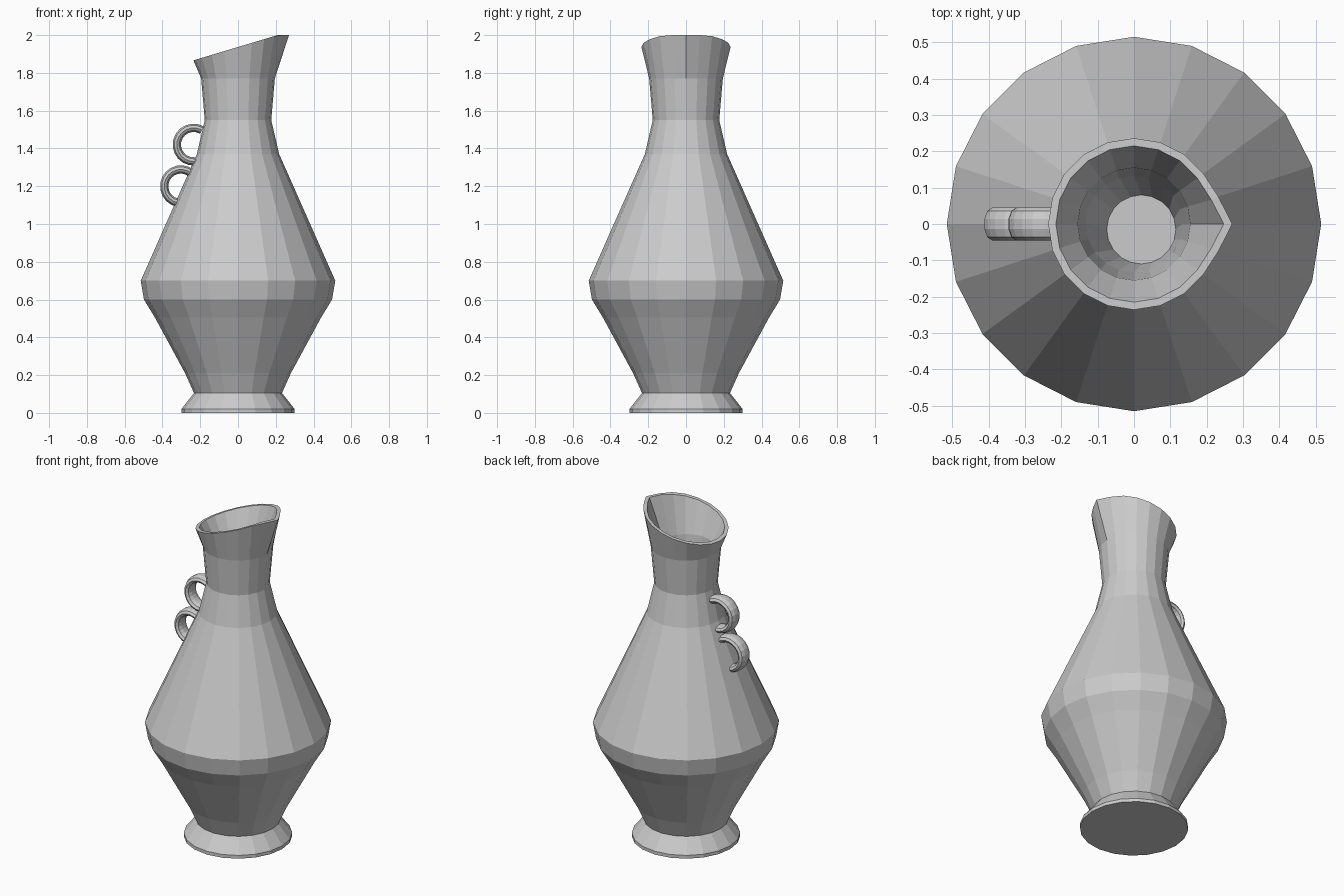
import bpy, bmesh
from math import sin, cos, pi, radians

if "Cube" in bpy.data.objects:
    bpy.data.objects.remove(bpy.data.objects["Cube"])

N = 20


def finish(bm, name):
    bmesh.ops.recalc_face_normals(bm, faces=bm.faces)
    me = bpy.data.meshes.new(name)
    bm.to_mesh(me)
    bm.free()
    ob = bpy.data.objects.new(name, me)
    bpy.context.collection.objects.link(ob)
    return ob


def loft(bm, rings):
    for a, b in zip(rings, rings[1:]):
        n = len(a)
        for i in range(n):
            j = (i + 1) % n
            bm.faces.new((a[i], a[j], b[j], b[i]))


def circle(bm, r, z, cx=0, cy=0):
    return [bm.verts.new((cx + r * cos(2 * pi * i / N), cy + r * sin(2 * pi * i / N), z))
            for i in range(N)]


def lip(bm, r, tip):
    # slanted mouth drawn out to a pointed spout on +x
    ring = []
    for i in range(N):
        a = 2 * pi * i / N
        x, y = r * cos(a), r * sin(a)
        if i == 0:
            x = tip
        elif i in (1, N - 1):
            x *= 1.04
        ring.append(bm.verts.new((x, y, min(2.0, 1.937 + 0.3 * x))))
    return ring


# jug body: outer profile, mouth, then the inner wall down to its floor
bm = bmesh.new()
profile = [(0.30, 0), (0.30, 0.02), (0.233, 0.105), (0.28, 0.21), (0.44, 0.505),
           (0.498, 0.60), (0.515, 0.70), (0.218, 1.37), (0.176, 1.55), (0.195, 1.77)]
rings = [circle(bm, r, z) for r, z in profile]
rings += [lip(bm, 0.236, 0.27), lip(bm, 0.215, 0.247)]
rings += [circle(bm, 0.155, 1.77), circle(bm, 0.133, 1.55),
          circle(bm, 0.095, 1.35, 0.02, -0.015)]
loft(bm, rings)
bm.faces.new(rings[0])
bm.faces.new(rings[-1])
finish(bm, "jug_body")


# handle: two C-shaped loops with an oval section
def handle_loop(name, cx, cz, start, end, steps=12, sides=10):
    bm = bmesh.new()
    rings = []
    for s in range(steps + 1):
        a = radians(start + (end - start) * s / steps)
        ring = []
        for k in range(sides):
            t = 2 * pi * (k + 0.5) / sides
            r = 0.089 + 0.023 * cos(t)
            ring.append(bm.verts.new((cx + r * cos(a), 0.045 * sin(t), cz + r * sin(a))))
        rings.append(ring)
    loft(bm, rings)
    bm.faces.new(rings[0])
    bm.faces.new(rings[-1])
    finish(bm, name)


handle_loop("upper_handle_loop", -0.235, 1.42, 60, 275)
handle_loop("lower_handle_loop", -0.302, 1.20, 50, 258)
